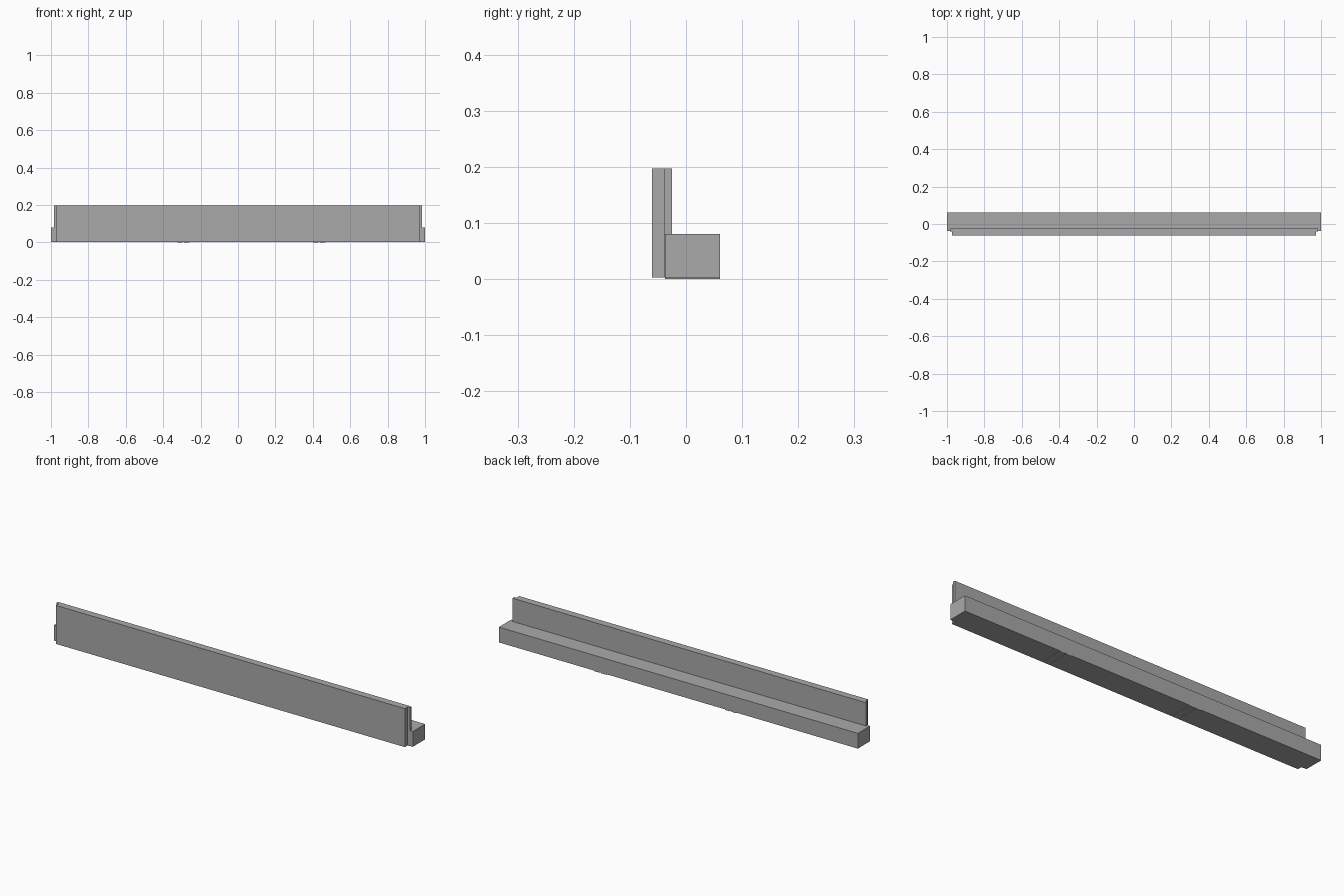
import bpy
import bmesh

if "Cube" in bpy.data.objects:
    bpy.data.objects.remove(bpy.data.objects["Cube"])

# Single plain grey finish
grey = bpy.data.materials.new("plain grey")
grey.diffuse_color = (0.40, 0.40, 0.40, 1)
grey.use_nodes = True
grey.node_tree.nodes["Principled BSDF"].inputs["Base Color"].default_value = grey.diffuse_color


def box(name, x, y, z):
    """Axis-aligned box from (min, max) pairs."""
    mesh = bpy.data.meshes.new(name)
    bm = bmesh.new()
    bmesh.ops.create_cube(bm, size=1)
    for v in bm.verts:
        v.co = [lo if c < 0 else hi for c, (lo, hi) in zip(v.co, (x, y, z))]
    bm.to_mesh(mesh)
    bm.free()
    mesh.materials.append(grey)
    obj = bpy.data.objects.new(name, mesh)
    bpy.context.collection.objects.link(obj)
    return obj


BASE = 0.003  # height of the main underside above the thin pads

# Upright front board and the slightly longer board behind it
box("front_panel", (-0.972, 0.972), (-0.061, -0.039), (BASE, 0.197))
box("backing_panel", (-0.985, 0.985), (-0.039, -0.025), (BASE, 0.197))

# Long square rail along the back
box("rear_rail", (-1, 1), (-0.037, 0.061), (BASE, 0.080))

# Two pairs of thin pads under the rail
for pair, centre in (("left", -0.292), ("right", 0.434)):
    for i, side in enumerate((-1, 1), 1):
        cx = centre + side * 0.0185
        box(f"{pair}_pad_{i}", (cx - 0.014, cx + 0.014), (-0.037, 0.061), (0, BASE))
